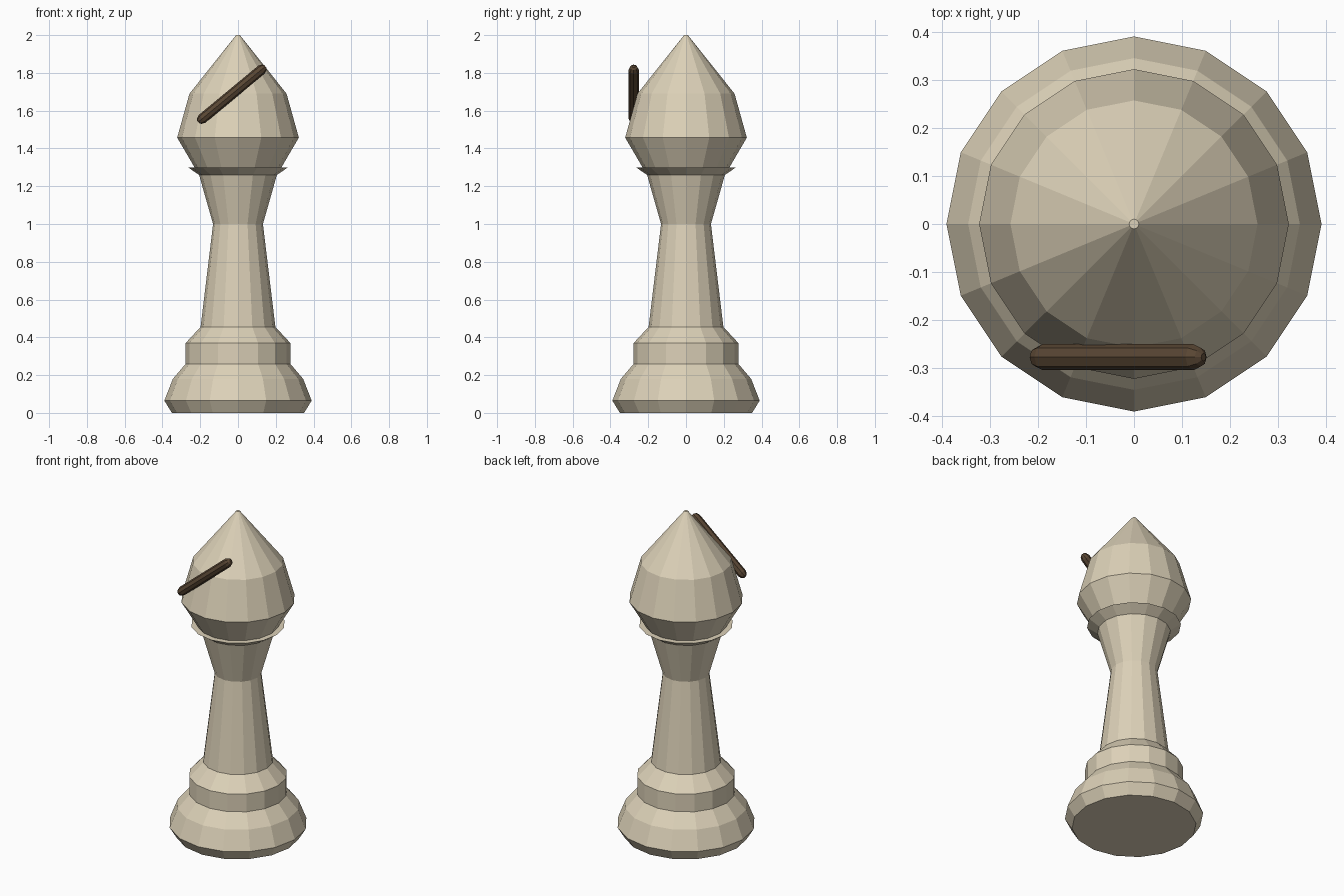
import bpy, bmesh, math
from mathutils import Matrix, Vector

if "Cube" in bpy.data.objects:
    bpy.data.objects.remove(bpy.data.objects["Cube"])


def material(name, rgb):
    m = bpy.data.materials.new(name)
    m.diffuse_color = (*rgb, 1.0)
    m.use_nodes = True
    m.node_tree.nodes["Principled BSDF"].inputs["Base Color"].default_value = m.diffuse_color
    return m


def lathe(name, profile, sides, mat, matrix=Matrix()):
    """Revolve (radius, height) points around z, with capped ends."""
    bm = bmesh.new()
    rings = []
    for r, z in profile:
        rings.append([bm.verts.new((r * math.cos(2 * math.pi * i / sides),
                                    r * math.sin(2 * math.pi * i / sides), z))
                      for i in range(sides)])
    for a, b in zip(rings, rings[1:]):
        for i in range(sides):
            j = (i + 1) % sides
            bm.faces.new((a[i], a[j], b[j], b[i]))
    bm.faces.new(rings[0][::-1])
    bm.faces.new(rings[-1])
    bmesh.ops.recalc_face_normals(bm, faces=bm.faces[:])
    bm.transform(matrix)
    mesh = bpy.data.meshes.new(name)
    bm.to_mesh(mesh)
    bm.free()
    mesh.materials.append(mat)
    ob = bpy.data.objects.new(name, mesh)
    bpy.context.collection.objects.link(ob)
    return ob


ivory = material("ivory", (0.72, 0.64, 0.48))
brown = material("dark brown", (0.10, 0.062, 0.034))

# Turned body: foot, step, stem, flared neck, collar and pointed head
lathe("bishop_body", [
    (0.35, 0.0), (0.39, 0.065), (0.345, 0.18), (0.277, 0.26), (0.277, 0.37),
    (0.198, 0.455), (0.132, 1.0), (0.206, 1.26), (0.265, 1.30), (0.23, 1.30),
    (0.322, 1.457), (0.257, 1.69), (0.01, 2.0)], 16, ivory)

# Slanted rounded bar across the front of the head
start, end = Vector((-0.19, -0.277, 1.557)), Vector((0.124, -0.277, 1.817))
axis = end - start
h, r = axis.length / 2, 0.027
cap = [(r, h), (r * 0.72, h + r * 0.7), (r * 0.3, h + r)]
profile = [(a, -b) for a, b in reversed(cap)] + cap
place = Matrix.Translation((start + end) / 2) @ \
    Matrix.Rotation(math.atan2(axis.x, axis.z), 4, 'Y')
lathe("head_slash", profile, 8, brown, place)
